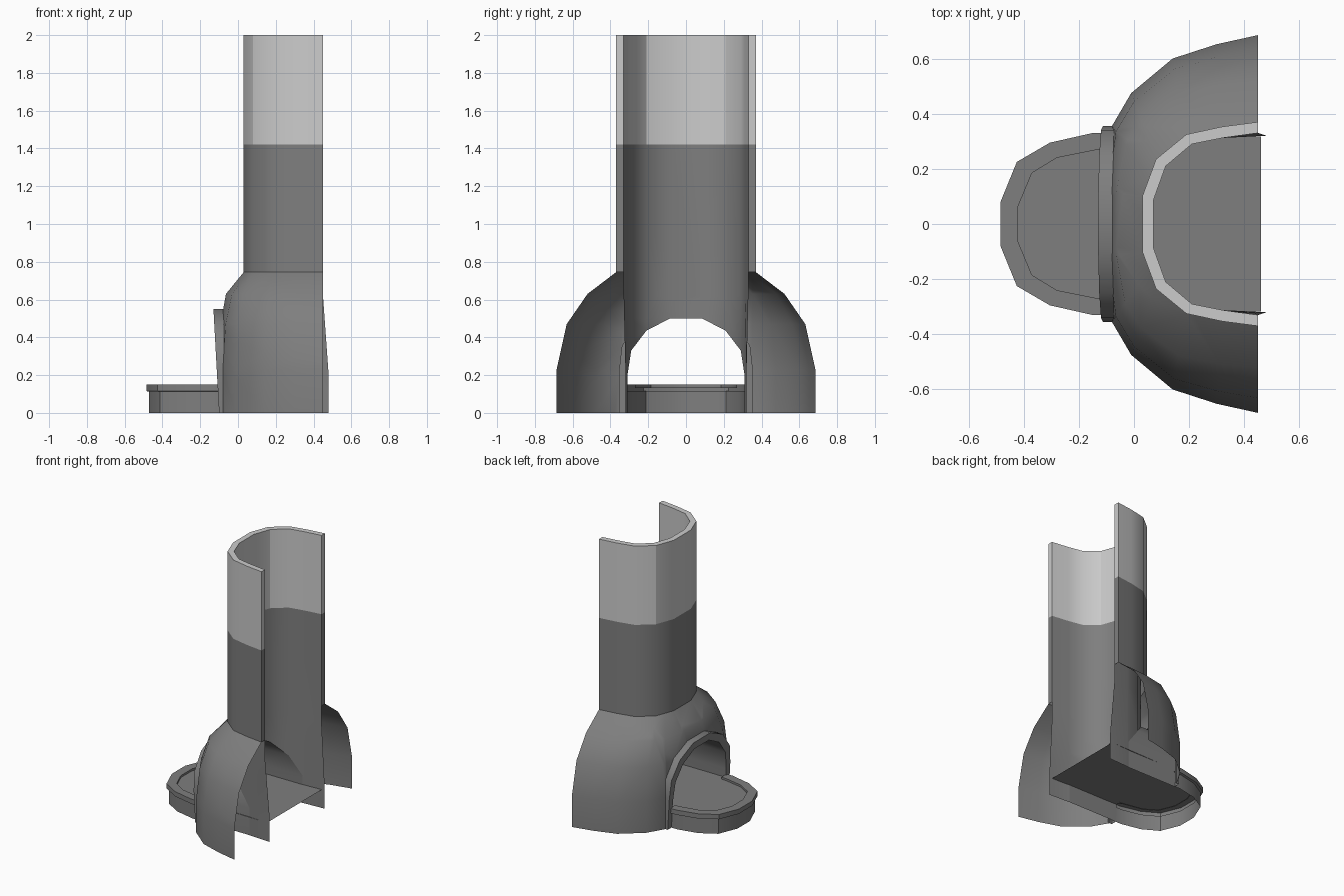
import bpy, bmesh, math
from mathutils import Vector

if "Cube" in bpy.data.objects:
    bpy.data.objects.remove(bpy.data.objects["Cube"])


def mirrored(half):
    """Half outline with y > 0, completed on the other side."""
    return half + [(x, -y) for x, y in reversed(half)]


def ring(plan, z):
    return [(x, y, z) for x, y in plan]


def loft(bm, rings):
    rows = [[bm.verts.new(p) for p in r] for r in rings]
    for a, b in zip(rows, rows[1:]):
        for i in range(len(a) - 1):
            bm.faces.new((a[i], a[i + 1], b[i + 1], b[i]))


def grey(name, v):
    m = bpy.data.materials.new(name)
    m.diffuse_color = (v, v, v, 1)
    m.use_nodes = True
    m.node_tree.nodes["Principled BSDF"].inputs["Base Color"].default_value = m.diffuse_color
    return m


def finish(bm, name, mat, angle=35):
    bmesh.ops.remove_doubles(bm, verts=bm.verts[:], dist=1e-4)
    bmesh.ops.recalc_face_normals(bm, faces=bm.faces[:])
    me = bpy.data.meshes.new(name)
    bm.to_mesh(me)
    bm.free()
    ob = bpy.data.objects.new(name, me)
    bpy.context.collection.objects.link(ob)
    me.materials.append(mat)
    bpy.ops.object.select_all(action='DESELECT')
    ob.select_set(True)
    bpy.context.view_layer.objects.active = ob
    bpy.ops.object.shade_smooth_by_angle(angle=math.radians(angle))
    return ob


def cut_arch(bm, arch):
    """Remove what lies inside the convex arch outline (y, z), looking along x."""
    inside = bm.faces[:]
    for (y0, z0), (y1, z1) in zip(arch, arch[1:]):
        no = Vector((0, z0 - z1, y1 - y0))
        mid = Vector((0, 0, 0.1))
        co = Vector((0, y0, z0))
        if (mid - co).dot(no) > 0:
            no.negate()
        geom = set(inside)
        for f in inside:
            geom.update(f.edges, f.verts)
        res = bmesh.ops.bisect_plane(bm, geom=list(geom), dist=1e-6, plane_co=co, plane_no=no)
        faces = [g for g in res['geom'] if isinstance(g, bmesh.types.BMFace)]
        inside = [f for f in faces if (f.calc_center_median() - co).dot(no) < 0]
    bmesh.ops.delete(bm, geom=inside, context='FACES')


dark = grey("dark_plaster", 0.21)
light = grey("light_plaster", 0.8)

outer = mirrored([(.45, .37), (.32, .353), (.19, .325), (.08, .235), (.03, .10)])
inner = mirrored([(.45, .33), (.32, .312), (.21, .29), (.115, .21), (.07, .085)])
arch_half = [(.31, 0), (.31, .2), (.29, .33), (.21, .435), (.085, .50)]
arch = arch_half + [(-y, z) for y, z in reversed(arch_half)]
trim_half = [(.355, 0), (.355, .23), (.34, .36), (.25, .48), (.10, .55)]
trim = trim_half + [(-y, z) for y, z in reversed(trim_half)]


def edge_strips(bm, z0, z1):
    for i in (0, -1):
        loft(bm, [[(*outer[i], z0), (*outer[i], z1)], [(*inner[i], z0), (*inner[i], z1)]])


# Upper chimney
bm = bmesh.new()
loft(bm, [ring(outer, 1.42), ring(outer, 2), ring(inner, 2), ring(inner, 1.42)])
edge_strips(bm, 1.42, 2)
finish(bm, "upper_chimney", light, 30)

# Lower chimney
bm = bmesh.new()
loft(bm, [ring(outer, .745), ring(outer, 1.42)])
edge_strips(bm, .745, 1.42)
finish(bm, "lower_chimney", dark)

# Inner flue wall, flaring at its wall end and pierced by the arch
bm = bmesh.new()
rows = []
for z, dx in ((0, .03), (.2, .03), (.62, 0), (1.42, 0)):
    r = ring(inner, z)
    for i in (0, -1):
        x, y, _ = r[i]
        r[i] = (x + dx, y * (1 - dx), z)
    rows.append(r)
loft(bm, rows)
cut_arch(bm, arch)
finish(bm, "flue_wall", dark)

# Domed body: footprint blended into the chimney outline, opened behind the trim
foot = [(.45, .685), (.30, .652), (.14, .60), (-.01, .475), (-.08, .355), (-.105, .12)]
neck = [(.45, .37), (.32, .353), (.19, .325), (.08, .235), (.055, .1675), (.03, .10)]
bm = bmesh.new()
rows = []
for z, f in ((0, 1), (.23, 1), (.47, .83), (.63, .48), (.745, 0)):
    half = []
    for i, (a, b) in enumerate(zip(foot, neck)):
        t = f ** (1 - .1 * i)
        half.append((b[0] + (a[0] - b[0]) * t, b[1] + (a[1] - b[1]) * t))
    rows.append(ring(mirrored(half), z))
loft(bm, rows)
cut_arch(bm, [(y * .99, z * .99) for y, z in trim])
finish(bm, "domed_body", dark, 40)


# Arch tunnel, from the trim to the flue wall
def flue_x(y):
    y = abs(y)
    for (x0, y0), (x1, y1) in zip(inner[:5], inner[1:5]):
        if y0 >= y >= y1:
            return x0 + (x1 - x0) * (y0 - y) / (y0 - y1)
    return inner[4][0]


bm = bmesh.new()
loft(bm, [[(-.07, y, z) for y, z in arch], [(flue_x(y), y, z) for y, z in arch]])
finish(bm, "arch_tunnel", dark)


# Raised arch trim with a leaning front
def front_x(y, z):
    return -.10 - .03 * z / .55


bm = bmesh.new()
loft(bm, [[(-.065, y, z) for y, z in trim],
          [(front_x(y, z), y, z) for y, z in trim],
          [(front_x(y, z), y, z) for y, z in arch],
          [(-.07, y, z) for y, z in arch]])
finish(bm, "arch_trim", dark)

# Hearth: base wall, rim and floor plate
rim_out = mirrored([(-.10, .33), (-.15, .33), (-.305, .295), (-.425, .225), (-.485, .078)])
rim_in = mirrored([(-.10, .27), (-.14, .268), (-.28, .24), (-.37, .185), (-.42, .065)])
base = mirrored([(-.09, .312), (-.15, .312), (-.297, .28), (-.412, .213), (-.47, .072)])

bm = bmesh.new()
loft(bm, [ring(base, 0), ring(base, .115)])
finish(bm, "hearth_base", dark)

bm = bmesh.new()
loft(bm, [ring(base, .112), ring(rim_out, .115), ring(rim_out, .15), ring(rim_in, .15), ring(rim_in, .132)])
finish(bm, "hearth_rim", dark)

bm = bmesh.new()
plate = [(.46, .318), (-.10, .308)] + rim_in[1:-1] + [(-.10, -.308), (.46, -.318)]
bm.faces.new([bm.verts.new((x, y, .135)) for x, y in plate])
finish(bm, "hearth_floor", dark)
